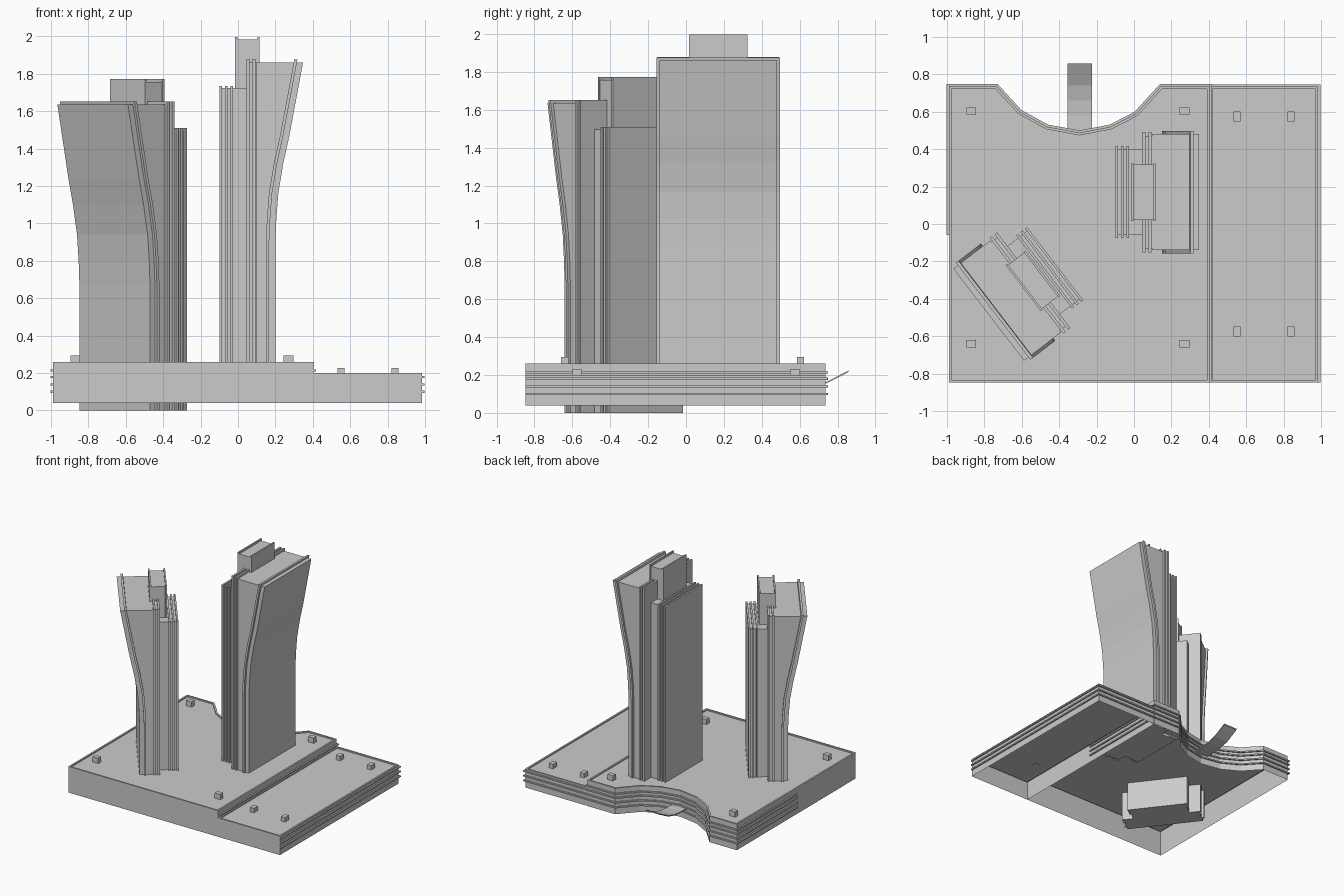
import bpy, bmesh
from math import radians
from mathutils import Matrix, Vector

if "Cube" in bpy.data.objects:
    bpy.data.objects.remove(bpy.data.objects["Cube"])


def finish(name, bm, mat=None):
    bmesh.ops.recalc_face_normals(bm, faces=bm.faces)
    if mat:
        bm.transform(mat)
    me = bpy.data.meshes.new(name)
    bm.to_mesh(me)
    bm.free()
    ob = bpy.data.objects.new(name, me)
    bpy.context.collection.objects.link(ob)
    return ob


def prism(bm, pts, vec):
    """Extrude a closed 3D outline along vec; returns (start face, end face)."""
    base = bm.faces.new([bm.verts.new(p) for p in pts])
    ext = bmesh.ops.extrude_face_region(bm, geom=[base], use_keep_orig=True)["geom"]
    bmesh.ops.translate(bm, vec=vec, verts=[g for g in ext if isinstance(g, bmesh.types.BMVert)])
    return base, next(g for g in ext if isinstance(g, bmesh.types.BMFace))


def box(bm, x0, x1, y0, y1, z0, z1):
    prism(bm, [(x0, y0, z0), (x1, y0, z0), (x1, y1, z0), (x0, y1, z0)], (0, 0, z1 - z0))


def side_profile(bm, pts, half):
    """Extrude an XZ outline symmetrically in Y."""
    prism(bm, [(x, -half, z) for x, z in pts], (0, 2 * half, 0))


def deck(name, outline, z0, z1):
    """Podium shell, open below, with a low parapet round the roof."""
    bm = bmesh.new()
    base, top = prism(bm, [(x, y, z0) for x, y in outline], (0, 0, z1 - z0))
    bmesh.ops.recalc_face_normals(bm, faces=bm.faces)
    bmesh.ops.delete(bm, geom=[base], context='FACES_ONLY')
    bmesh.ops.inset_region(bm, faces=[top], thickness=0.014, use_even_offset=True)
    ext = bmesh.ops.extrude_face_region(bm, geom=[top])["geom"]
    bmesh.ops.translate(bm, vec=(0, 0, -0.01), verts=[g for g in ext if isinstance(g, bmesh.types.BMVert)])
    bmesh.ops.delete(bm, geom=[f for f in [top] if f.is_valid], context='FACES_ONLY')
    return finish(name, bm)


def band(bm, path, z, w=0.012, t=0.011):
    """Thin ledge following a wall path, offset to the path's left."""
    P = [Vector(p) for p in path]
    out = []
    for i, p in enumerate(P):
        dirs = []
        if i > 0:
            dirs.append((p - P[i - 1]).normalized())
        if i < len(P) - 1:
            dirs.append((P[i + 1] - p).normalized())
        ns = [Vector((-d.y, d.x)) for d in dirs]
        m = sum(ns, Vector((0, 0))).normalized()
        out.append(p + m * (w / m.dot(ns[0])))
    low = [[bm.verts.new((q.x, q.y, z - t / 2)) for q in line] for line in (P, out)]
    high = [[bm.verts.new((q.x, q.y, z + t / 2)) for q in line] for line in (P, out)]
    ring = [low[0], low[1], high[1], high[0]]
    for k in range(4):
        a, b = ring[k], ring[(k + 1) % 4]
        for i in range(len(P) - 1):
            bm.faces.new((a[i], a[i + 1], b[i + 1], b[i]))
    for i in (0, -1):
        bm.faces.new([r[i] for r in ring])


# Podium
back = [(-0.99, 0.737), (-0.735, 0.737), (-0.61, 0.60), (-0.465, 0.52), (-0.29, 0.488),
        (-0.125, 0.52), (0.01, 0.59), (0.145, 0.737), (0.405, 0.737)]
deck("podium_main", back + [(0.405, -0.848), (-0.99, -0.848)], 0.04, 0.26)
deck("podium_low", [(0.405, -0.848), (0.985, -0.848), (0.985, 0.735), (0.405, 0.735)], 0.04, 0.20)

# Facade ledges
bm = bmesh.new()
for z in (0.10, 0.14, 0.18, 0.213):
    end = -0.848 if z > 0.2 else -0.06
    band(bm, [(-0.99, -0.06)] + back + [(0.405, end)], z)
finish("podium_ledges", bm)
bm = bmesh.new()
for z in (0.10, 0.14, 0.18):
    band(bm, [(0.405, 0.735), (0.985, 0.735), (0.985, -0.848)], z)
finish("low_podium_ledges", bm)

# Entrance canopy
bm = bmesh.new()
curve = [(0.48, 0.125), (0.58, 0.125), (0.66, 0.133), (0.74, 0.155), (0.80, 0.185), (0.857, 0.215)]
outline = curve + [(y, z + 0.009) for y, z in reversed(curve)]
prism(bm, [(-0.355, y, z) for y, z in outline], (0.13, 0, 0))
finish("entrance_canopy", bm)

# Rooftop units
bm = bmesh.new()
for x in (-0.87, 0.27):
    for y in (-0.64, 0.605):
        box(bm, x - 0.026, x + 0.026, y - 0.019, y + 0.019, 0.25, 0.295)
for x in (0.55, 0.84):
    for y in (-0.575, 0.575):
        box(bm, x - 0.019, x + 0.019, y - 0.026, y + 0.026, 0.185, 0.228)
finish("roof_units", bm)


def tower(name, loc, angle):
    """Flared slab with stepped, finned rear blocks; local +x is the flared side."""
    mat = Matrix.Translation(loc) @ Matrix.Rotation(radians(angle), 4, 'Z')
    flare = [(0.10, 0), (0.10, 0.68), (0.105, 0.80), (0.116, 0.94),
             (0.143, 1.10), (0.174, 1.24), (0.248, 1.635)]
    # main slab
    bm = bmesh.new()
    side_profile(bm, [(0, 0)] + flare + [(0, 1.635)], 0.31)
    finish(name + "_slab", bm, mat)
    # curved frame
    bm = bmesh.new()
    edge = flare[:-1] + [(0.251, 1.651)]
    side_profile(bm, [(x - 0.033, z) for x, z in edge] +
                 [(x - 0.050, z) for x, z in reversed(edge)], 0.327)
    finish(name + "_curved_frame", bm, mat)
    # rear blocks
    bm = bmesh.new()
    for x0, x1, half, h in ((-0.055, 0.0, 0.300, 1.635), (-0.195, -0.055, 0.230, 1.497),
                            (-0.110, 0.010, 0.148, 1.757)):
        box(bm, x0, x1, -half, half, 0, h)
    finish(name + "_rear_blocks", bm, mat)
    # vertical fins
    bm = bmesh.new()
    for x in (-0.047, -0.014):
        box(bm, x - 0.008, x + 0.008, -0.322, 0.322, 0, 1.652)
    for x in (-0.193, -0.163, -0.133):
        box(bm, x - 0.007, x + 0.007, -0.246, 0.246, 0, 1.510)
    for x in (-0.110, 0.009):
        box(bm, x - 0.006, x + 0.006, -0.154, 0.154, 0, 1.772)
    finish(name + "_fins", bm, mat)


tower("tall_tower", (0.10, 0.17, 0.226), 0)
tower("short_tower", (-0.58, -0.334, 0), 217.5)
